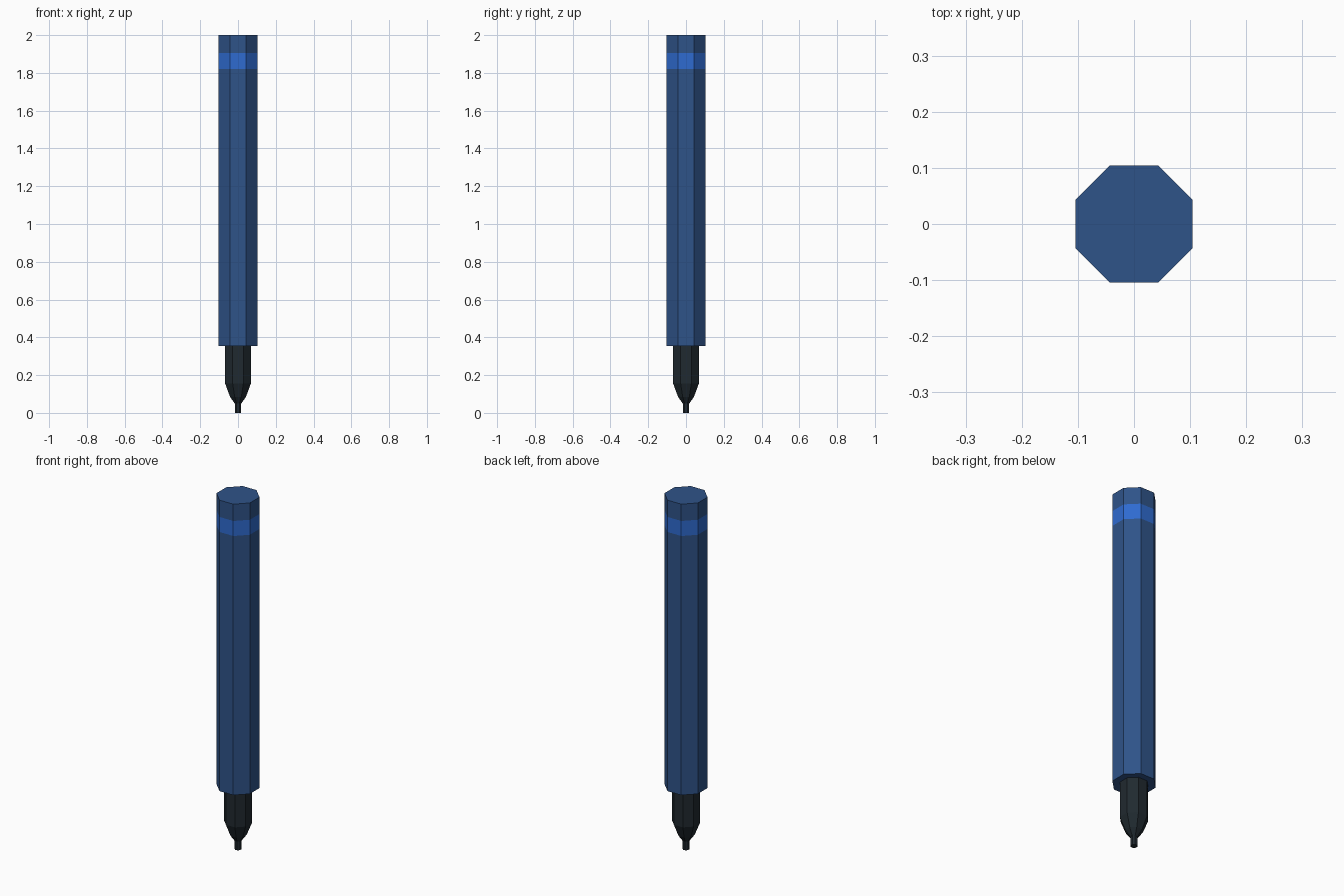
import bpy, bmesh, math

cube = bpy.data.objects.get("Cube")
if cube:
    bpy.data.objects.remove(cube, do_unlink=True)


def make_material(name, rgb):
    mat = bpy.data.materials.new(name)
    mat.use_nodes = True
    mat.diffuse_color = (*rgb, 1)
    mat.node_tree.nodes["Principled BSDF"].inputs["Base Color"].default_value = (*rgb, 1)
    return mat


body_blue = make_material("body blue", (0.028, 0.087, 0.25))
band_blue = make_material("bright band blue", (0.028, 0.147, 0.63))
dark_grey = make_material("dark grey", (0.0144, 0.0225, 0.029))


def octagon_lathe(name, profile, mats):
    """Capped eight-sided solid from (flat-to-centre radius, height) pairs."""
    bm = bmesh.new()
    rings = []
    for apothem, z in profile:
        r = apothem / math.cos(math.pi / 8)
        rings.append([bm.verts.new((r * math.cos((i + 0.5) * math.pi / 4),
                                    r * math.sin((i + 0.5) * math.pi / 4), z))
                      for i in range(8)])
    for low, high in zip(rings, rings[1:]):
        for i in range(8):
            j = (i + 1) % 8
            bm.faces.new((low[i], low[j], high[j], high[i]))
    bm.faces.new(rings[0][::-1])
    bm.faces.new(rings[-1])
    mesh = bpy.data.meshes.new(name)
    bm.to_mesh(mesh)
    bm.free()
    for mat in mats:
        mesh.materials.append(mat)
    obj = bpy.data.objects.new(name, mesh)
    bpy.context.collection.objects.link(obj)
    return obj


# Barrel with a coloured band near the top
BAND_LOW, BAND_HIGH = 1.82, 1.905
barrel = octagon_lathe("barrel", [(0.104, 0.355), (0.104, BAND_LOW),
                                  (0.104, BAND_HIGH), (0.104, 2.0)],
                       [body_blue, band_blue])
for face in barrel.data.polygons:
    if BAND_LOW < face.center.z < BAND_HIGH:
        face.material_index = 1

# Tapered tip holder below the barrel
octagon_lathe("tip_holder", [(0.018, 0.05), (0.042, 0.085), (0.068, 0.155),
                             (0.068, 0.355)], [dark_grey])

# Writing nib
octagon_lathe("nib", [(0.017, 0.0), (0.017, 0.06)], [dark_grey])
